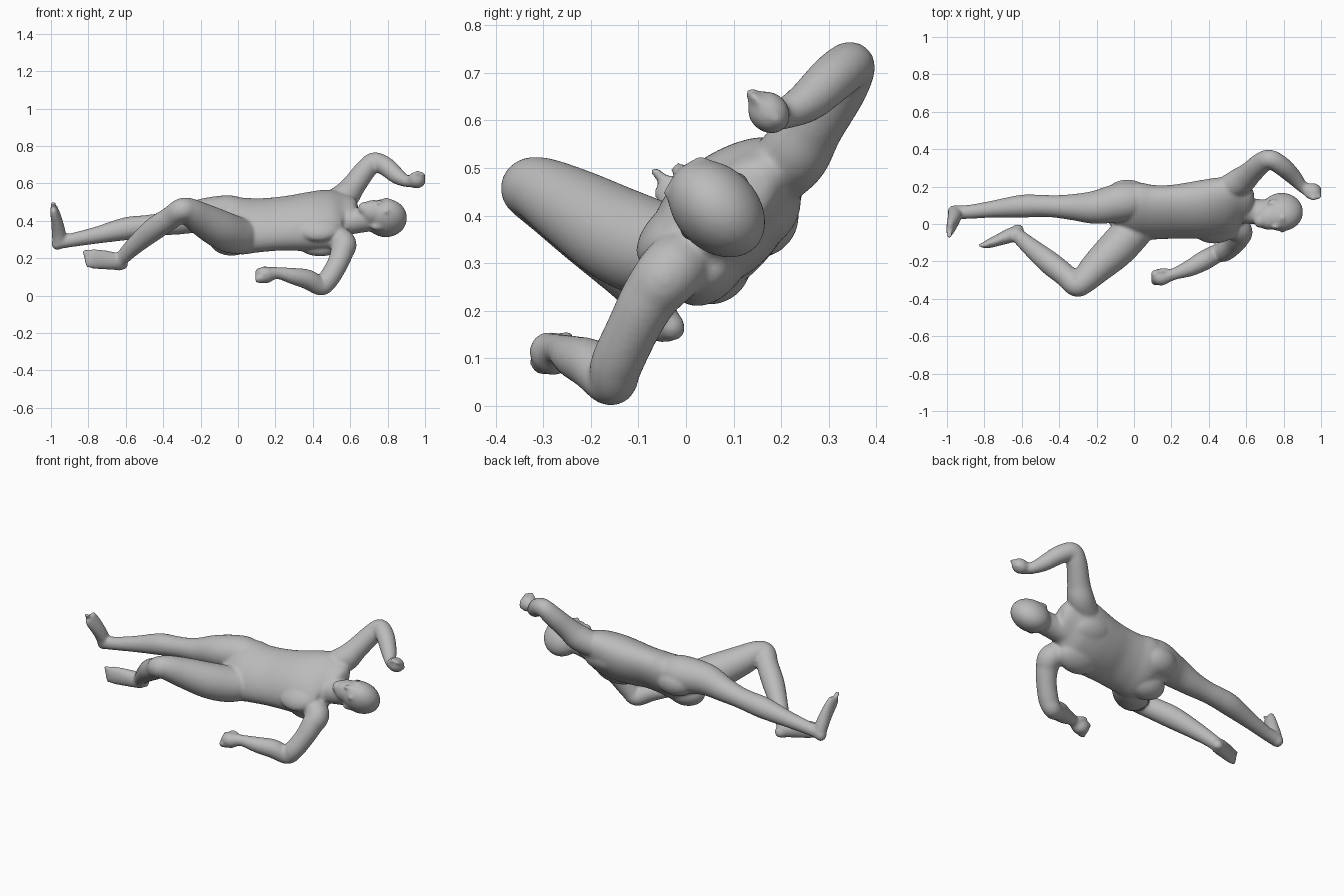
import bpy, bmesh, math
from mathutils import Vector, Matrix

W = Vector((0, 0.71, 0.70))     # across the shoulders
N = Vector((0, -0.70, 0.71))    # out of the chest
X = Vector((1, 0, 0))
Z = Vector((0, 0, 1))

skin = bpy.data.materials.new("plain_grey")
skin.diffuse_color = (0.5, 0.5, 0.5, 1)

bm = bmesh.new()


def spline(rows, steps=6):
    """Catmull-Rom through rows of (x, y, z, half width, half depth)."""
    r = [Vector(p) for p in rows]
    out = []
    for i in range(len(r) - 1):
        a, b, c, d = r[max(i - 1, 0)], r[i], r[i + 1], r[min(i + 2, len(r) - 1)]
        for k in range(steps):
            t = k / steps
            out.append(0.5 * (2 * b + (c - a) * t + (2 * a - 5 * b + 4 * c - d) * t * t
                              + (3 * b - a - 3 * c + d) * t ** 3))
    return out + [r[-1]]


def loft(rows, side, n=40):
    """Closed elliptical tube with rounded ends; side is the width direction."""
    rows = [tuple(r) if len(r) == 5 else (*r, r[3]) for r in rows]
    pts = spline(rows)
    rings, poles = [], []
    for i, p in enumerate(pts):
        c = Vector(p[:3])
        t = (Vector(pts[min(i + 1, len(pts) - 1)][:3]) - Vector(pts[max(i - 1, 0)][:3])).normalized()
        u = (side - t * side.dot(t)).normalized()
        v = t.cross(u)
        rings.append([bm.verts.new(c + u * p[3] * math.cos(2 * math.pi * k / n)
                                   + v * p[4] * math.sin(2 * math.pi * k / n)) for k in range(n)])
        if i in (0, len(pts) - 1):
            poles.append(bm.verts.new(c + t * min(p[3], p[4]) * (0.6 if i else -0.6)))
    for a, b in zip(rings, rings[1:]):
        for k in range(n):
            bm.faces.new((a[k], a[(k + 1) % n], b[(k + 1) % n], b[k]))
    for k in range(n):
        bm.faces.new((rings[0][(k + 1) % n], rings[0][k], poles[0]))
        bm.faces.new((rings[-1][k], rings[-1][(k + 1) % n], poles[1]))


def ball(c, rx, rw, rn):
    """Ellipsoid aligned to the body axes (along, across, front)."""
    m = Matrix((X * rx, W * rw, N * rn)).transposed().to_4x4()
    bmesh.ops.create_uvsphere(bm, u_segments=28, v_segments=20, radius=1,
                              matrix=Matrix.Translation(c) @ m)


def at(x, w, n, c=(0.065, 0.385)):
    """Point at body coordinates: along, across, front."""
    return Vector((x, *c)) + W * w + N * n


# torso and neck
loft([(-0.1, 0.07, 0.365, 0.12, 0.075), (0.0, 0.07, 0.37, 0.178, 0.115),
      (0.1, 0.063, 0.375, 0.172, 0.112), (0.2, 0.065, 0.382, 0.17, 0.11),
      (0.3, 0.072, 0.388, 0.175, 0.12), (0.4, 0.08, 0.397, 0.187, 0.124),
      (0.5, 0.09, 0.408, 0.195, 0.112), (0.57, 0.09, 0.41, 0.17, 0.08),
      (0.61, 0.08, 0.405, 0.1, 0.065)], W)
loft([(0.54, 0.09, 0.4, 0.1, 0.08), (0.62, 0.07, 0.4, 0.07, 0.07),
      (0.72, 0.06, 0.415, 0.065, 0.075)], W)
for s in (-1, 1):
    ball(at(0.43, s * 0.08, 0.05), 0.12, 0.095, 0.055)       # chest
    ball(at(0.44, s * 0.08, -0.06), 0.13, 0.09, 0.062)       # shoulder blade
    ball(at(-0.035, s * 0.07, -0.052), 0.12, 0.088, 0.085)   # buttock

# head: skull, jaw, nose, brow and ears
hc = (0.056, 0.423)
ball(at(0.79, 0, -0.012, hc), 0.114, 0.088, 0.116)
ball(at(0.725, 0, 0.025, hc), 0.08, 0.066, 0.075)
ball(at(0.672, 0, 0.062, hc), 0.03, 0.036, 0.032)
loft([(*at(0.782, 0, 0.092, hc), 0.012), (*at(0.748, 0, 0.106, hc), 0.016)], W, 10)
ball(at(0.715, 0, 0.091, hc), 0.015, 0.027, 0.012)
for s in (-1, 1):
    ball(at(0.795, s * 0.032, 0.084, hc), 0.014, 0.03, 0.014)
    ball(at(0.745, s * 0.08, -0.005, hc), 0.032, 0.012, 0.02)

# raised arm and fist
loft([(0.46, 0.17, 0.47, 0.065), (0.565, 0.225, 0.525, 0.074), (0.62, 0.27, 0.59, 0.063),
      (0.68, 0.325, 0.67, 0.057), (0.728, 0.346, 0.715, 0.051), (0.79, 0.31, 0.69, 0.051),
      (0.85, 0.255, 0.64, 0.044), (0.9, 0.2, 0.612, 0.032), (0.94, 0.178, 0.615, 0.037)], N)
ball((0.955, 0.174, 0.617), 0.048, 0.042, 0.048)
loft([(0.92, 0.16, 0.63, 0.015), (0.95, 0.142, 0.65, 0.014), (0.965, 0.137, 0.662, 0.012)], N, 12)
for k in range(4):
    ball((0.978, 0.148 + 0.014 * k, 0.645 - 0.014 * k), 0.025, 0.012, 0.022)

# lowered arm and fist
loft([(0.46, 0.03, 0.34, 0.065), (0.56, -0.03, 0.285, 0.069), (0.555, -0.075, 0.23, 0.061),
      (0.53, -0.11, 0.165, 0.056), (0.485, -0.145, 0.09, 0.055), (0.445, -0.157, 0.05, 0.05),
      (0.375, -0.195, 0.085, 0.053), (0.3, -0.235, 0.103, 0.045), (0.215, -0.267, 0.12, 0.032),
      (0.17, -0.28, 0.115, 0.038)], N)
ball((0.145, -0.283, 0.11), 0.052, 0.044, 0.048)
loft([(0.18, -0.25, 0.13, 0.015), (0.145, -0.25, 0.145, 0.014), (0.13, -0.25, 0.142, 0.012)], N, 12)
for k in range(4):
    ball((0.115, -0.262 - 0.016 * k, 0.128 - 0.015 * k), 0.026, 0.013, 0.024)

# straight leg
loft([(0.09, 0.11, 0.41, 0.07), (0.02, 0.122, 0.425, 0.093), (-0.06, 0.118, 0.432, 0.104),
      (-0.2, 0.09, 0.425, 0.09), (-0.32, 0.09, 0.397, 0.071), (-0.42, 0.094, 0.38, 0.06),
      (-0.5, 0.097, 0.37, 0.059), (-0.6, 0.095, 0.357, 0.061), (-0.75, 0.08, 0.324, 0.046),
      (-0.87, 0.066, 0.3, 0.038), (-0.95, 0.062, 0.287, 0.037)], W)
loft([(-0.955, 0.067, 0.272, 0.036, 0.036), (-0.958, 0.045, 0.33, 0.038, 0.038),
      (-0.968, 0.01, 0.395, 0.043, 0.031), (-0.98, -0.02, 0.445, 0.045, 0.024),
      (-0.986, -0.035, 0.472, 0.04, 0.018)], W)
ball((-0.965, 0.066, 0.277), 0.032, 0.034, 0.034)
for k in range(5):
    ball((-0.987, -0.06 + 0.014 * k, 0.488 - 0.011 * k), 0.016, 0.011, 0.02)

# bent leg
loft([(0.12, 0.05, 0.345, 0.065), (0.05, 0.005, 0.325, 0.088), (-0.02, -0.055, 0.325, 0.102),
      (-0.1, -0.138, 0.357, 0.102), (-0.2, -0.232, 0.412, 0.087), (-0.268, -0.302, 0.452, 0.071),
      (-0.308, -0.327, 0.455, 0.062), (-0.36, -0.28, 0.415, 0.061), (-0.45, -0.208, 0.355, 0.062),
      (-0.55, -0.125, 0.27, 0.049), (-0.61, -0.072, 0.21, 0.04), (-0.635, -0.05, 0.18, 0.038)], Z)
loft([(-0.618, -0.04, 0.168, 0.038, 0.034), (-0.66, -0.06, 0.183, 0.047, 0.039),
      (-0.71, -0.08, 0.19, 0.051, 0.033), (-0.77, -0.103, 0.196, 0.053, 0.025),
      (-0.8, -0.113, 0.198, 0.047, 0.019)], Z)
ball((-0.622, -0.033, 0.168), 0.034, 0.03, 0.034)
for k in range(5):
    ball((-0.814 + 0.004 * k, -0.115, 0.234 - 0.018 * k), 0.019, 0.012, 0.014)

# fuse every part into one smooth skin
bmesh.ops.recalc_face_normals(bm, faces=bm.faces)
mesh = bpy.data.meshes.new("figure_body")
bm.to_mesh(mesh)
bm.free()
mesh.materials.append(skin)
body = bpy.data.objects.new("figure_body", mesh)
bpy.context.collection.objects.link(body)
fuse = body.modifiers.new("fuse", 'REMESH')
fuse.mode = 'VOXEL'
fuse.voxel_size = 0.008
fuse.use_smooth_shade = True
soften = body.modifiers.new("soften", 'SMOOTH')
soften.factor = 0.5
soften.iterations = 9
